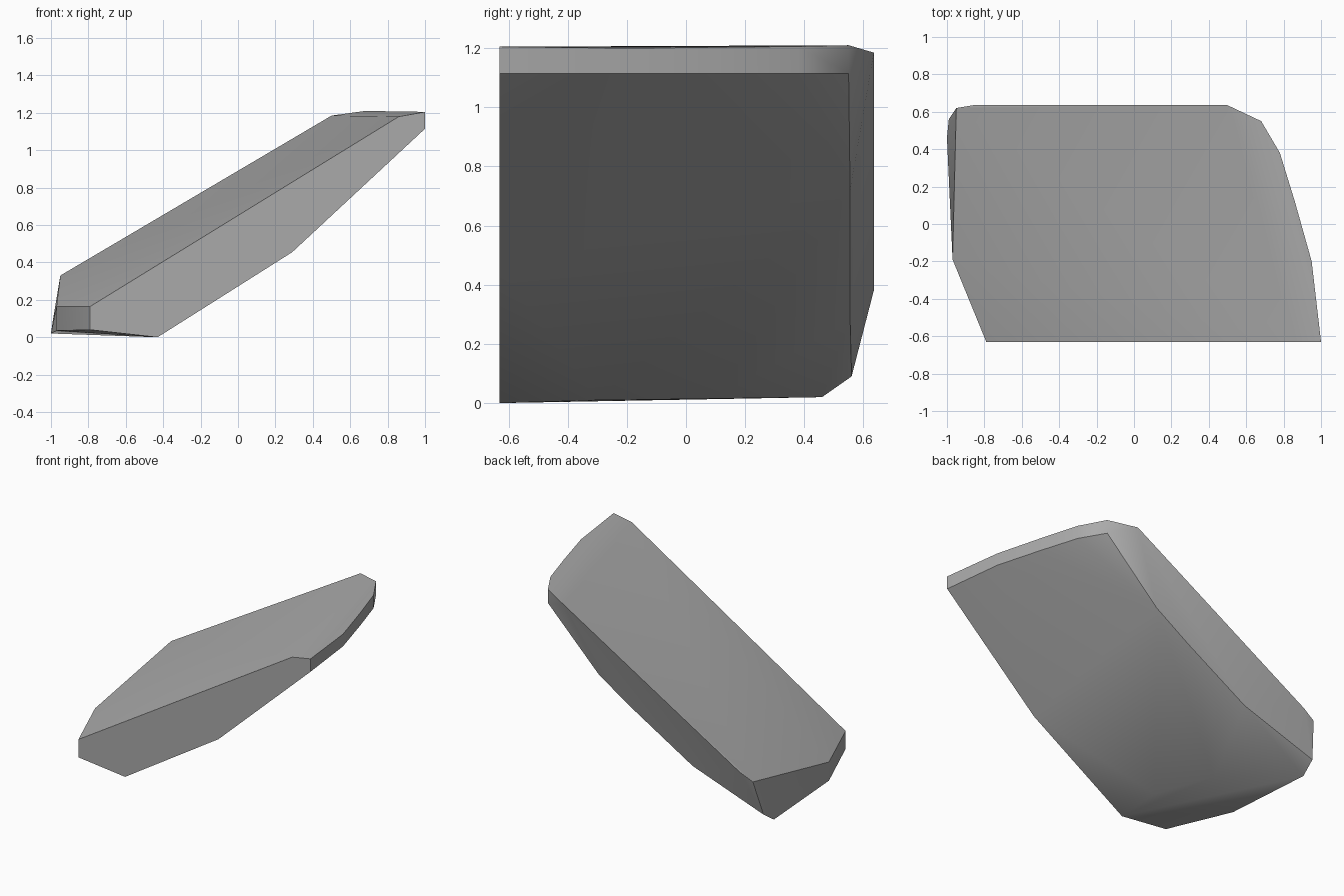
import bpy
import bmesh
import math

cube = bpy.data.objects.get("Cube")
if cube:
    bpy.data.objects.remove(cube, do_unlink=True)

FRONT = -0.63
BACK = 0.555

# Front cut: outline (x, z) of the flat face
front_outline = [(-0.79, 0.04), (-0.79, 0.165), (0.86, 1.18),
                 (0.29, 0.455), (-0.43, 0.0)]

# Raised tip: curved rim (x, y, top z) with a short wall below it
tip_rim = [(1.0, FRONT, 1.205), (0.95, -0.2, 1.2), (0.86, 0.12, 1.203),
           (0.78, 0.38, 1.206), (0.68, 0.55, 1.21)]
TIP_BASE = 1.115

# Low end: blunt left side and the foot resting on the ground
low_end = [(-0.97, -0.19, 0.165), (-0.97, -0.19, 0.035),
           (-0.95, 0.62, 0.33), (-0.99, 0.56, 0.09), (-1.0, 0.46, 0.02)]
foot = [(-0.42, -0.3, 0.01), (-0.57, 0.1, 0.015)]

# Back: upper ridge and the undercut line below it
back_ridge = [(-0.86, 0.635, 0.38), (0.5, 0.635, 1.185)]
undercut = [(0.28, 0.72), (0.02, 0.553), (-0.44, 0.28)]

points = [(x, FRONT, z) for x, z in front_outline]
for x, y, z in tip_rim:
    points += [(x, y, z), (x, y, TIP_BASE)]
points += low_end + foot + back_ridge
points += [(x, BACK, z) for x, z in undercut]

# Slab: convex rock wrapped around the guide points
bm = bmesh.new()
for p in points:
    bm.verts.new(p)
hull = bmesh.ops.convex_hull(bm, input=bm.verts[:])
inner = {v for v in hull["geom_interior"] if isinstance(v, bmesh.types.BMVert)}
bmesh.ops.delete(bm, geom=list(inner), context="VERTS")
bmesh.ops.dissolve_limit(bm, angle_limit=math.radians(0.5),
                         verts=bm.verts[:], edges=bm.edges[:])
bmesh.ops.recalc_face_normals(bm, faces=bm.faces[:])

mesh = bpy.data.meshes.new("rock_slab")
bm.to_mesh(mesh)
bm.free()
rock = bpy.data.objects.new("rock_slab", mesh)
bpy.context.collection.objects.link(rock)

# Stone colour
stone = bpy.data.materials.new("stone_grey")
stone.use_nodes = True
colour = (0.4, 0.4, 0.4, 1.0)
stone.diffuse_color = colour
stone.node_tree.nodes["Principled BSDF"].inputs["Base Color"].default_value = colour
mesh.materials.append(stone)

# Soft bends, crisp broken edges
bpy.ops.object.select_all(action="DESELECT")
rock.select_set(True)
bpy.context.view_layer.objects.active = rock
bpy.ops.object.shade_smooth_by_angle(angle=math.radians(38))
